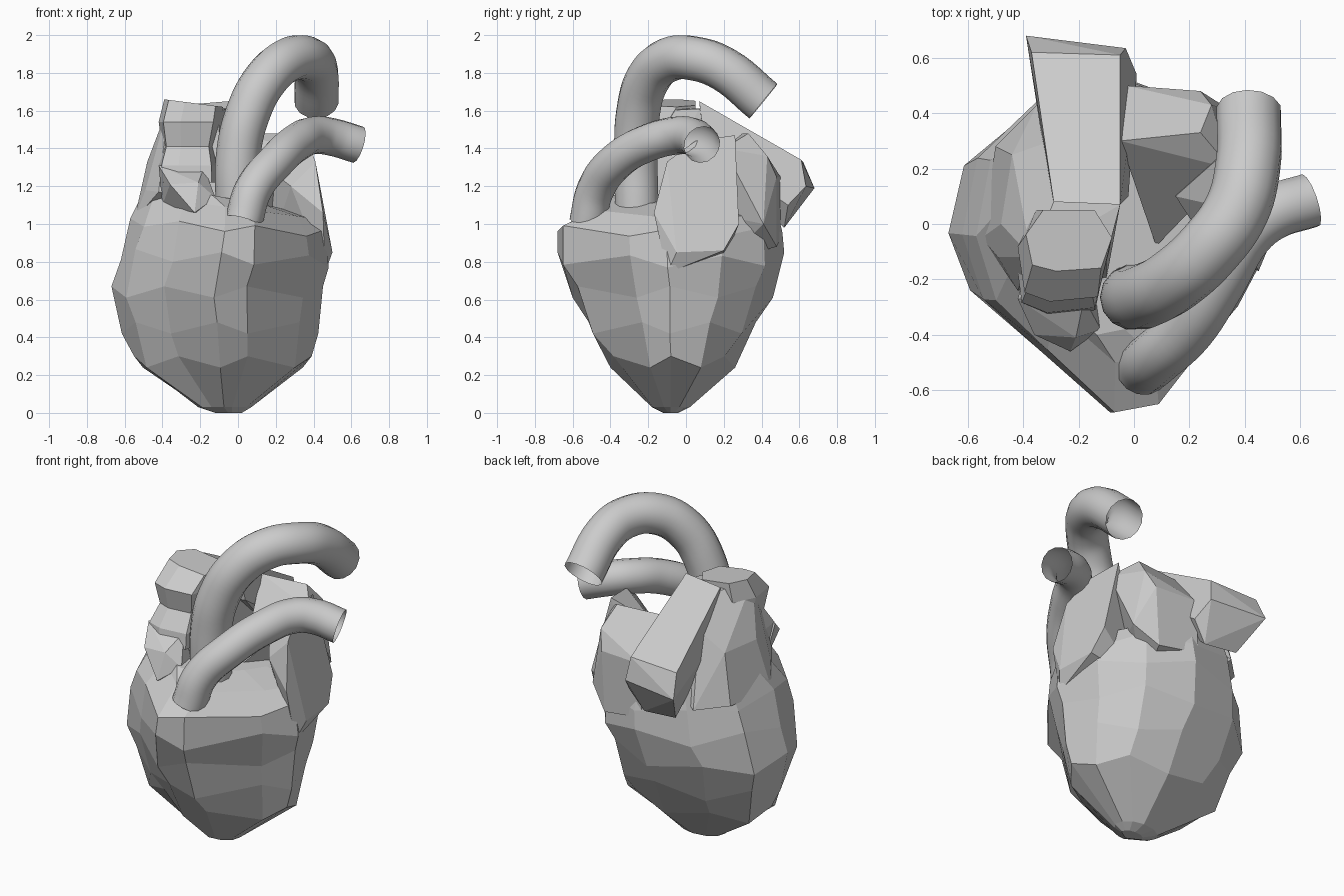
import bpy, bmesh


def finish(name, bm):
    bmesh.ops.recalc_face_normals(bm, faces=bm.faces)
    me = bpy.data.meshes.new(name)
    bm.to_mesh(me)
    bm.free()
    ob = bpy.data.objects.new(name, me)
    bpy.context.collection.objects.link(ob)
    return ob


def loft(name, section, rings):
    """Scale a unit section to each (z, xmin, xmax, ymin, ymax, tilt, zigzag), then bridge."""
    bm = bmesh.new()
    rows = []
    for z, x0, x1, y0, y1, tilt, zig in rings:
        rows.append([bm.verts.new(((x0 + x1) / 2 + u * (x1 - x0) / 2,
                                   (y0 + y1) / 2 + v * (y1 - y0) / 2,
                                   z - tilt * u + zig * (-1) ** i))
                     for i, (u, v) in enumerate(section)])
    n = len(section)
    for a, b in zip(rows, rows[1:]):
        for i in range(n):
            j = (i + 1) % n
            bm.faces.new((a[i], a[j], b[j], b[i]))
    bm.faces.new(rows[0][::-1])
    bm.faces.new(rows[-1])
    return finish(name, bm)


def facet(name, pts):
    """Faceted solid lump around a few corner points."""
    bm = bmesh.new()
    for p in pts:
        bm.verts.new(p)
    bmesh.ops.convex_hull(bm, input=bm.verts)
    loose = [v for v in bm.verts if not v.link_faces]
    bmesh.ops.delete(bm, geom=loose, context='VERTS')
    bmesh.ops.dissolve_limit(bm, angle_limit=0.12, verts=bm.verts, edges=bm.edges)
    return finish(name, bm)


def tube(name, pts, radius):
    """Smooth open-ended vessel along a path."""
    cu = bpy.data.curves.new(name, 'CURVE')
    cu.dimensions = '3D'
    cu.bevel_depth = radius
    cu.bevel_resolution = 5
    cu.resolution_u = 6
    sp = cu.splines.new('BEZIER')
    sp.bezier_points.add(len(pts) - 1)
    for bp, p in zip(sp.bezier_points, pts):
        bp.co = p
        bp.handle_left_type = bp.handle_right_type = 'AUTO'
    ob = bpy.data.objects.new(name, cu)
    bpy.context.collection.objects.link(ob)
    bpy.ops.object.select_all(action='DESELECT')
    ob.select_set(True)
    bpy.context.view_layer.objects.active = ob
    bpy.ops.object.convert(target='MESH')
    bpy.ops.object.shade_smooth()


# Ventricles: the big faceted body, its shoulder lower on the right
body = [(-1, .07), (-.86, -.32), (-.5, -.62), (-.03, -1), (.28, -.95), (.81, -.36),
        (1, -.03), (.90, .45), (.6, .83), (.1, 1), (-.5, .88), (-.9, .53)]
loft("ventricles", body, [
    (0.00, -.12, 0.02, -.12, -.04, 0, 0),
    (0.03, -.21, 0.07, -.18, 0.02, 0, 0),
    (0.27, -.55, 0.39, -.40, 0.26, 0, .03),
    (0.45, -.615, .425, -.515, .37, 0, -.03),
    (0.64, -.67, 0.45, -.60, 0.46, 0, .03),
    (0.82, -.62, 0.48, -.68, 0.52, .02, -.03),
    (0.98, -.57, 0.46, -.68, 0.51, .03, .02),
    (1.09, -.51, 0.40, -.50, 0.48, .06, 0),
    (1.15, -.45, 0.20, -.40, 0.42, .06, 0)])

# Left auricle and left atrium
facet("left_auricle", [
    (.46, -.1, .74), (.50, -.05, .85), (.48, .2, .86), (.45, -.17, 1.06), (.45, .28, 1.0),
    (.41, -.1, 1.33), (.37, .05, 1.44), (.33, .26, 1.47), (.28, -.1, 1.2), (.15, .1, 1.3),
    (.15, .2, .8)])
facet("left_atrium", [
    (.24, .33, 1.48), (.28, .43, 1.36), (.24, .48, 1.25), (-.03, .5, 1.25), (-.05, .3, 1.48),
    (.05, .15, 1.35), (.35, .2, 1.4), (.35, .41, 1.0), (.08, -.08, 1.1), (-.05, .5, .92),
    (.22, .48, .88), (.1, .2, .8)])

# Right atrium, running down into the body
facet("right_atrium", [
    (-.49, -.12, 1.18), (-.48, .0, 1.33), (-.44, .25, 1.33), (-.50, .28, 1.03),
    (-.55, -.05, 1.02), (-.35, .43, 1.02), (-.37, -.12, 1.62), (-.29, .08, 1.61),
    (-.3, .3, 1.45), (-.05, .07, 1.61), (-.1, -.12, 1.6), (-.05, .3, 1.2),
    (-.1, -.2, 1.1), (-.42, -.24, 1.17), (-.2, .1, .9)])

# Upper vein stump, pinched in the middle
stump = [(-1, .2), (-.85, -.8), (-.3, -1), (.75, -.9), (1, .1), (.6, 1), (-.6, 1)]
loft("upper_vein", stump, [
    (1.22, -.42, -.10, -.33, .05, 0, 0),
    (1.31, -.43, -.10, -.32, .05, 0, 0),
    (1.41, -.40, -.12, -.25, .05, 0, 0),
    (1.54, -.42, -.09, -.28, .05, 0, 0),
    (1.64, -.39, -.08, -.17, .05, .02, 0)])

# Small right auricle flap at the front
facet("right_auricle", [
    (-.42, -.27, 1.31), (-.18, -.27, 1.30), (-.12, -.38, 1.14), (-.23, -.46, 1.06),
    (-.36, -.40, 1.21), (-.21, -.41, 1.22), (-.4, -.2, 1.1), (-.12, -.25, 1.08)])

# Faceted vein trunk sloping down at the back
facet("rear_vein", [
    (-.37, .62, 1.33), (-.05, .61, 1.34), (-.39, .68, 1.19), (-.03, .635, 1.2), (.01, .54, 1.1),
    (-.08, .52, .98), (-.30, .53, 1.0), (-.29, .08, 1.63), (-.05, .07, 1.65),
    (-.02, .1, 1.4), (-.3, .1, 1.35)])

# Great vessels
tube("aorta", [
    (.0, -.26, 1.08), (.0, -.265, 1.35), (.05, -.255, 1.58), (.15, -.20, 1.77),
    (.27, -.09, 1.87), (.37, .05, 1.875), (.41, .20, 1.82), (.415, .41, 1.65)], .118)
tube("pulmonary_artery", [
    (.03, -.52, 1.01), (.08, -.48, 1.18), (.20, -.37, 1.33), (.31, -.20, 1.43),
    (.41, -.03, 1.47), (.50, .04, 1.46), (.635, .085, 1.42)], .1)
